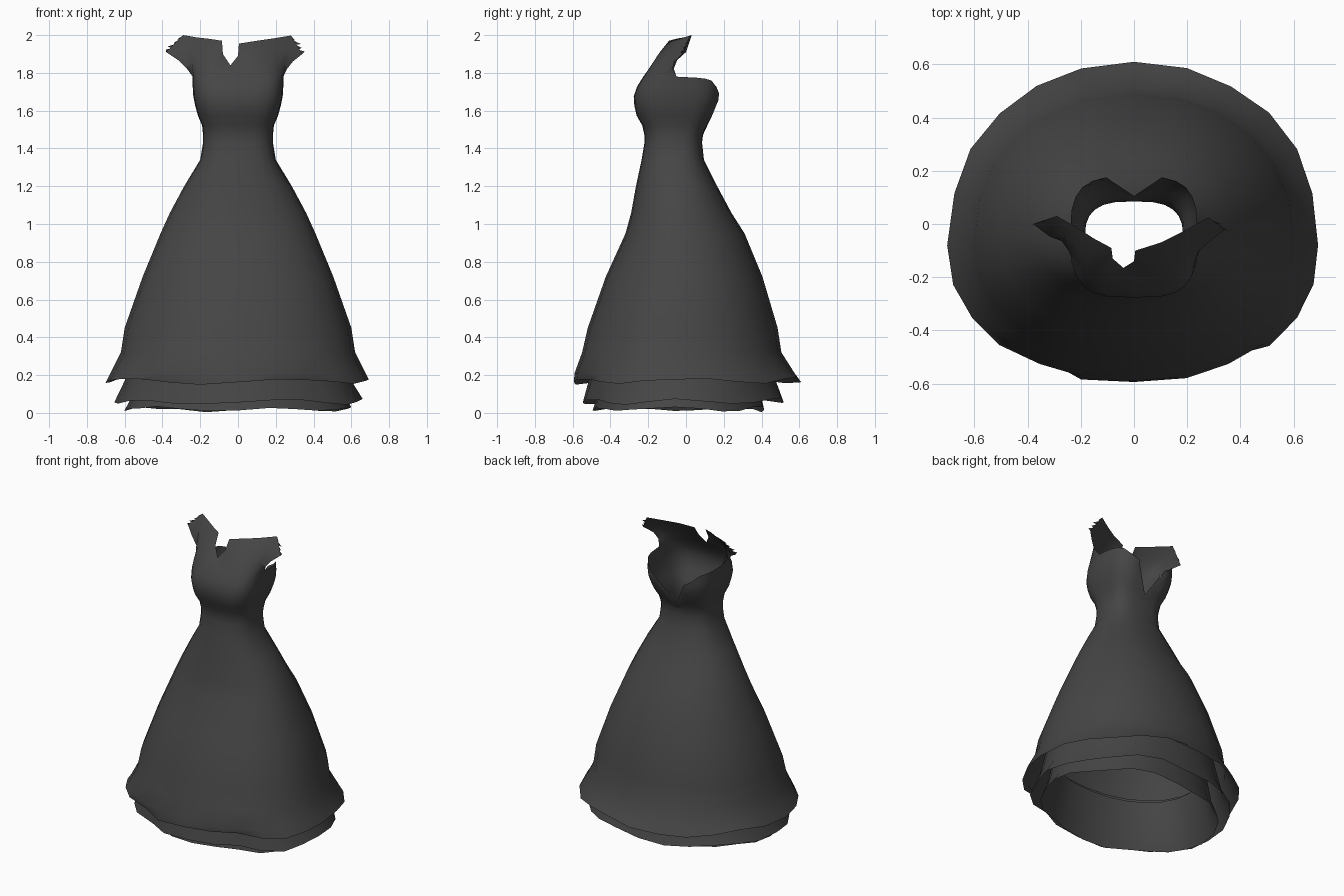
import bpy, bmesh, math, random
from mathutils import Vector

if "Cube" in bpy.data.objects:
    bpy.data.objects.remove(bpy.data.objects["Cube"])

random.seed(4)
N = 24
fabric = bpy.data.materials.new("charcoal fabric")
fabric.diffuse_color = (0.06, 0.06, 0.06, 1)
fabric.use_nodes = True
fabric.node_tree.nodes["Principled BSDF"].inputs["Base Color"].default_value = fabric.diffuse_color

# profile: z, half width, front y, back y, y of the widest point
GOWN = [(0.17, 0.70, -0.60, 0.608, -0.08), (0.21, 0.675, -0.59, 0.575, -0.08),
        (0.32, 0.62, -0.55, 0.505, -0.07), (0.45, 0.60, -0.52, 0.485, -0.06),
        (0.72, 0.505, -0.425, 0.405, -0.05), (0.95, 0.41, -0.32, 0.31, -0.05),
        (1.06, 0.36, -0.29, 0.24, -0.05), (1.2, 0.285, -0.265, 0.165, -0.05),
        (1.34, 0.20, -0.235, 0.095, -0.06), (1.43, 0.185, -0.22, 0.085, -0.06),
        (1.47, 0.185, -0.22, 0.09, -0.06), (1.51, 0.185, -0.225, 0.105, -0.06),
        (1.58, 0.215, -0.265, 0.145, -0.05), (1.66, 0.235, -0.28, 0.178, -0.05),
        (1.71, 0.24, -0.27, 0.182, -0.05), (1.79, 0.24, -0.22, 0.175, -0.05)]
RUFFLE_A = [(0.06, 0.66, -0.55, 0.525, -0.06), (0.17, 0.60, -0.515, 0.475, -0.06),
            (0.38, 0.55, -0.47, 0.43, -0.06)]
RUFFLE_B = [(0.02, 0.60, -0.50, 0.42, -0.06), (0.10, 0.555, -0.465, 0.395, -0.06),
            (0.34, 0.50, -0.43, 0.37, -0.06)]


def row_at(profile, z):
    for a, b in zip(profile, profile[1:]):
        if z <= b[0]:
            t = max(0, (z - a[0]) / (b[0] - a[0]))
            return [p + (q - p) * t for p, q in zip(a, b)]
    return profile[-1]


def point(row, i, z=None):
    """Point on an egg-shaped ring, boxier at the bodice; i = 0 is the front centre."""
    a = 2 * math.pi * i / N
    z0, hw, yf, yb, yc = row
    h = z0 if z is None else z
    e = 2 / (2.15 + 1.15 * min(1, max(0, (h - 1.15) / 0.4)))
    s, c = math.sin(a), math.cos(a)
    x = hw * math.copysign(abs(s) ** e, s)
    k = abs(c) ** e
    y = yc + k * (yf - yc) if c > 0 else yc + k * (yb - yc)
    return Vector((x, y, h))


def hem(row, wave):
    pts = []
    for i in range(N):
        p = point(row, i)
        k = 1 + random.uniform(-0.015, 0.005)
        if min(i, N - i) == 2:      # folds either side of the front
            k -= 0.05
        z = row[0] + wave * (0.6 * math.sin(i * 1.31) + random.uniform(-0.4, 0.4))
        pts.append(Vector((p.x * k, p.y * k, z)))
    return pts


def bridge(bm, a, b, closed=True):
    n = len(a)
    for i in range(n if closed else n - 1):
        j = (i + 1) % n
        bm.faces.new((a[i], a[j], b[j], b[i]))


def add_ring(bm, pts):
    return [bm.verts.new(p) for p in pts]


def finish(bm, name, angle=40):
    bmesh.ops.recalc_face_normals(bm, faces=bm.faces)
    me = bpy.data.meshes.new(name)
    bm.to_mesh(me)
    bm.free()
    ob = bpy.data.objects.new(name, me)
    me.materials.append(fabric)
    bpy.context.collection.objects.link(ob)
    bpy.ops.object.select_all(action='DESELECT')
    ob.select_set(True)
    bpy.context.view_layer.objects.active = ob
    bpy.ops.object.shade_smooth_by_angle(angle=math.radians(angle))


# skirt up to the waist
bm = bmesh.new()
ring = add_ring(bm, hem(GOWN[0], 0.022))
for row in GOWN[1:11]:
    nxt = add_ring(bm, [point(row, i) for i in range(N)])
    bridge(bm, ring, nxt)
    ring = nxt

# bodice, with a deep V cut into the back
BACK_RIM = {12: 1.51, 11: 1.69, 10: 1.725, 9: 1.76, 8: 1.77, 7: 1.775}
LEVELS = 6
for k in range(1, LEVELS + 1):
    pts = []
    for i in range(N):
        rim = BACK_RIM.get(min(i, N - i), 1.78)
        z = 1.47 + (rim - 1.47) * k / LEVELS
        pts.append(point(row_at(GOWN, z), i))
    nxt = add_ring(bm, pts)
    bridge(bm, ring, nxt)
    ring = nxt

# torn front panel flaring towards the shoulders, left to right
TOP = [(-0.38, 0.0, 1.91), (-0.29, 0.03, 2.0), (-0.22, -0.01, 1.988), (-0.15, -0.055, 1.98),
       (-0.085, -0.09, 1.97), (-0.08, -0.13, 1.90), (-0.04, -0.165, 1.84), (0.0, -0.14, 1.89),
       (0.005, -0.10, 1.955), (0.10, -0.07, 1.97), (0.19, -0.025, 1.983), (0.28, 0.025, 1.998),
       (0.34, -0.02, 1.90)]
base = [ring[i % N] for i in range(-6, 7)]
start = [v.co.copy() for v in base]
prev = base
for t in (0.33, 0.67, 1):
    bow = 4 * t * (1 - t)
    pts = []
    for j, (s, e) in enumerate(zip(start, TOP)):
        side = abs(j - 6) / 6
        p = s.lerp(Vector(e), t)
        p.y -= bow * 0.035 * side
        p.x *= 1 - 0.06 * bow * side ** 3
        pts.append(p)
    nxt = add_ring(bm, pts)
    bridge(bm, prev, nxt, False)
    prev = nxt
finish(bm, "gown")

# frayed teeth along the two shoulder edges
bm = bmesh.new()
for s, edge in ((-1, TOP[:2]), (1, TOP[:-3:-1])):
    lo, hi = Vector(edge[0]), Vector(edge[1])
    for k in range(4):
        a, b = lo.lerp(hi, k / 4), lo.lerp(hi, (k + 0.8) / 4)
        tip = (a + b) / 2 + Vector((s * random.uniform(0.01, 0.03), -0.01, 0.004 - 0.005 * k))
        bm.faces.new([bm.verts.new(p) for p in (a, tip, b)])
finish(bm, "frayed_edges")

# two ruffled underskirts showing below the hem
for name, prof, wave in (("upper_ruffle", RUFFLE_A, 0.02), ("lower_ruffle", RUFFLE_B, 0.02)):
    bm = bmesh.new()
    ring = add_ring(bm, hem(prof[0], wave))
    for row in prof[1:]:
        nxt = add_ring(bm, [point(row, i) for i in range(N)])
        bridge(bm, ring, nxt)
        ring = nxt
    finish(bm, name)
